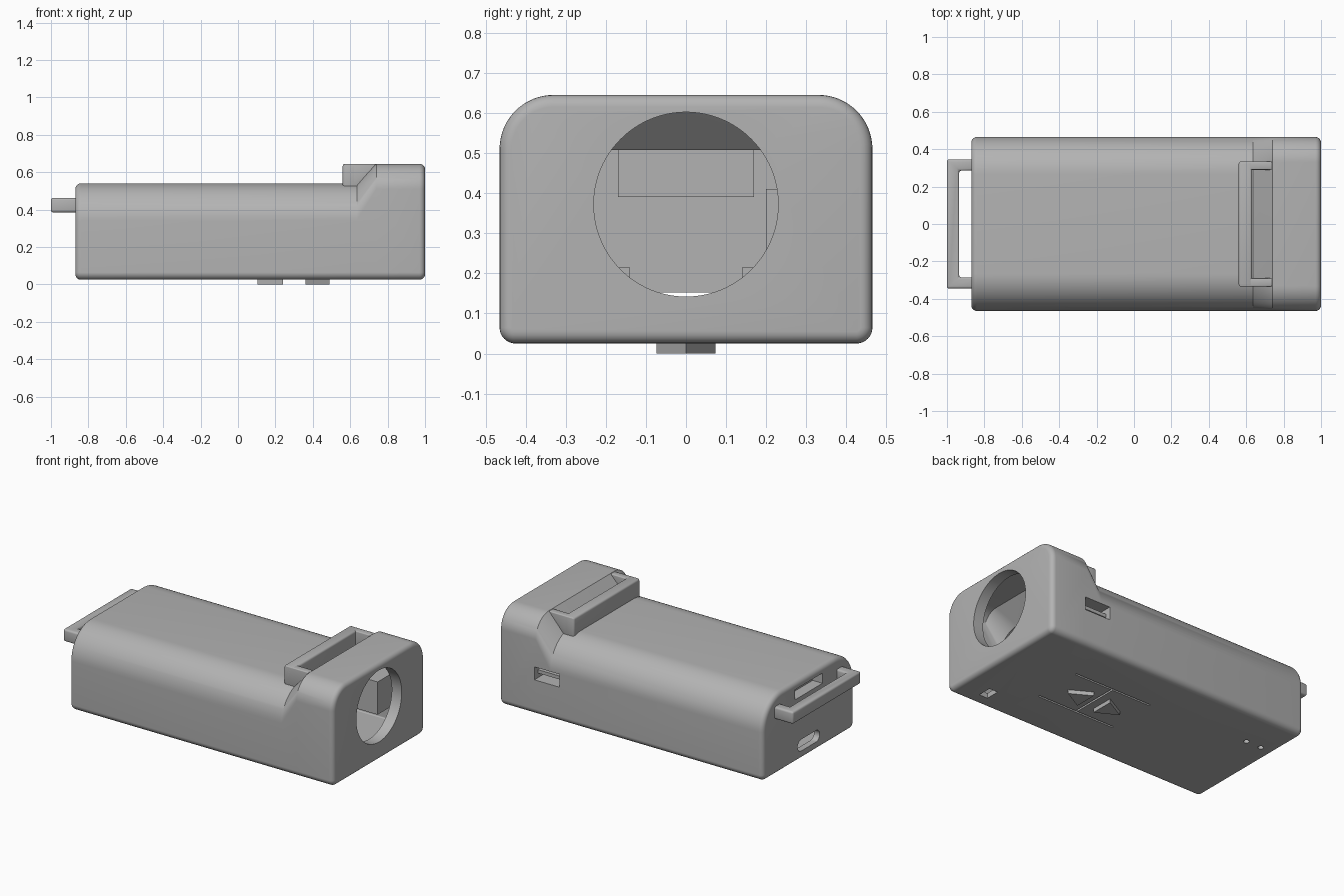
import bpy, bmesh, math
from mathutils import Matrix, Vector

if "Cube" in bpy.data.objects:
    bpy.data.objects.remove(bpy.data.objects["Cube"], do_unlink=True)

grey = bpy.data.materials.new("plain grey")
grey.use_nodes = True
grey.diffuse_color = (0.45, 0.45, 0.45, 1)
grey.node_tree.nodes["Principled BSDF"].inputs["Base Color"].default_value = (0.45, 0.45, 0.45, 1)

HALF, FLOOR = 0.465, 0.025


def finish(name, bm):
    bmesh.ops.recalc_face_normals(bm, faces=bm.faces)
    mesh = bpy.data.meshes.new(name)
    bm.to_mesh(mesh)
    bm.free()
    ob = bpy.data.objects.new(name, mesh)
    mesh.materials.append(grey)
    bpy.context.collection.objects.link(ob)
    return ob


def activate(ob):
    bpy.ops.object.select_all(action="DESELECT")
    ob.select_set(True)
    bpy.context.view_layer.objects.active = ob


def smooth(ob):
    activate(ob)
    bpy.ops.object.shade_smooth_by_angle(angle=math.radians(30))


def box(name, x, y, z):
    bm = bmesh.new()
    lo, hi = Vector((x[0], y[0], z[0])), Vector((x[1], y[1], z[1]))
    mat = Matrix.Translation((lo + hi) / 2) @ Matrix.Diagonal((*(hi - lo), 1))
    bmesh.ops.create_cube(bm, size=1, matrix=mat)
    return finish(name, bm)


def cylinder(name, centre, radius, depth, axis="Z", segments=64):
    bm = bmesh.new()
    mat = Matrix.Translation(centre)
    if axis == "X":
        mat = mat @ Matrix.Rotation(math.pi / 2, 4, "Y")
    bmesh.ops.create_cone(bm, cap_ends=True, segments=segments, radius1=radius,
                          radius2=radius, depth=depth, matrix=mat)
    return finish(name, bm)


def prism(name, points, vector):
    bm = bmesh.new()
    face = bm.faces.new([bm.verts.new(p) for p in points])
    out = bmesh.ops.extrude_face_region(bm, geom=[face])
    moved = [v for v in out["geom"] if isinstance(v, bmesh.types.BMVert)]
    bmesh.ops.translate(bm, verts=moved, vec=vector)
    return finish(name, bm)


def section(x, top, r_top, inset):
    """Ring with wide round upper corners and small lower ones."""
    half, low, high = HALF - inset, FLOOR + inset, top - inset
    rt, rb = r_top - inset, max(0.04 - inset, 0.008)
    ring = []
    corners = [(1, high, rt, 0), (-1, high, rt, 90), (-1, low, rb, 180), (1, low, rb, 270)]
    for side, z, r, start in corners:
        cz = z - r if start < 180 else z + r
        for i in range(17):
            a = math.radians(start + 90 * i / 16)
            ring.append((x, side * (half - r) + r * math.cos(a), cz + r * math.sin(a)))
    return ring


def loft(name, stations):
    bm = bmesh.new()
    rings = [[bm.verts.new(p) for p in section(*s)] for s in stations]
    n = len(rings[0])
    for a, b in zip(rings, rings[1:]):
        for i in range(n):
            j = (i + 1) % n
            bm.faces.new((a[i], a[j], b[j], b[i]))
    bm.faces.new(rings[0])
    bm.faces.new(rings[-1])
    return finish(name, bm)


def combine(target, tool, operation):
    mod = target.modifiers.new("combine", "BOOLEAN")
    mod.operation, mod.object, mod.solver = operation, tool, "EXACT"
    activate(target)
    bpy.ops.object.modifier_apply(modifier=mod.name)
    bpy.data.objects.remove(tool, do_unlink=True)


def round_edges(ob, width):
    mod = ob.modifiers.new("round", "BEVEL")
    mod.width, mod.segments, mod.limit_method = width, 3, "ANGLE"
    activate(ob)
    bpy.ops.object.modifier_apply(modifier=mod.name)
    smooth(ob)


# Outer shell: low body, sloped step and taller head, with rounded ends
R, BODY_TOP, HEAD_TOP, BODY_R, HEAD_R = 0.03, 0.54, 0.645, 0.2, 0.135
steps = [math.radians(90 * i / 5) for i in range(6)]
stations = [(-0.87 + R * (1 - math.sin(a)), BODY_TOP, BODY_R, R * (1 - math.cos(a))) for a in reversed(steps)]
stations += [(0.635, BODY_TOP, BODY_R, 0), (0.74, HEAD_TOP, HEAD_R, 0)]
stations += [(1 - R * (1 - math.sin(a)), HEAD_TOP, HEAD_R, R * (1 - math.cos(a))) for a in steps]
# order the rear rounding from the end face inwards
stations.sort(key=lambda s: s[0])
shell = loft("shell", stations)

# Hollow interior following the outside
W = 0.032
cavity = loft("cavity", [(-0.83, BODY_TOP, BODY_R, W), (0.645, BODY_TOP, BODY_R, W),
                         (0.75, HEAD_TOP, HEAD_R, W), (0.93, HEAD_TOP, HEAD_R, W)])
combine(shell, cavity, "DIFFERENCE")

# Inner switch housing and rear block joined to the shell
combine(shell, box("switch_housing", (0.53, 0.85), (0.2, 0.45), (0.2, 0.41)), "UNION")
combine(shell, box("rear_block", (-0.85, -0.76), (-0.17, 0.17), (0.39, 0.52)), "UNION")

# Openings: lens hole, switch window, rear slot, cable port, floor holes
cutters = [
    cylinder("lens_hole", (0.95, 0, 0.372), 0.23, 0.2, "X", 96),
    box("switch_window", (0.57, 0.75), (0.36, 0.5), (0.25, 0.333)),
    box("rear_slot", (-0.9, -0.8), (-0.14, 0.14), (0.43, 0.495)),
    box("floor_window", (0.78, 0.84), (-0.37, -0.28), (0, 0.1)),
    box("groove_cross", (0.291, 0.303), (-0.16, 0.16), (0, 0.1)),
]
for s in (-1, 1):
    cutters.append(box("groove", (0.02, 0.57), (s * 0.163 - 0.006, s * 0.163 + 0.006), (0, 0.1)))
for x in (-0.668, -0.775):
    cutters.append(cylinder("floor_hole", (x, 0.2, 0.04), 0.017, 0.1, "Z", 24))
port = []
for side, start in ((1, -90), (-1, 90)):
    for i in range(13):
        a = math.radians(start + 15 * i)
        port.append((-0.9, side * 0.075 + 0.037 * math.cos(a), 0.115 + 0.037 * math.sin(a)))
cutters.append(prism("cable_port", port, (0.1, 0, 0)))
for tool in cutters:
    combine(shell, tool, "DIFFERENCE")
smooth(shell)

# Switch bar inside the side window
box("switch_bar", (0.57, 0.75), (0.355, 0.43), (0.28, 0.302))

# Board rails inside
for side, label in ((1, "left"), (-1, "right")):
    ys = sorted((side * 0.14, side * 0.435))
    box(label + "_rail", (-0.8, 0.5), ys, (0.19, 0.215))

# Front strap loop: bar with two tapered arms
bar = box("front_loop_bar", (0.56, 0.632), (-0.335, 0.335), (0.51, HEAD_TOP))
round_edges(bar, 0.012)
for side, label in ((1, "left"), (-1, "right")):
    y0 = 0.29 if side > 0 else -0.335
    profile = [(0.565, 0.51), (0.635, 0.51), (0.74, 0.644), (0.565, 0.644)]
    arm = prism(label + "_front_loop_arm", [(x, y0, z) for x, z in profile], (0, 0.045, 0))
    round_edges(arm, 0.006)

# Rear strap loop
rear = box("rear_loop", (-1, -0.85), (-0.345, 0.345), (0.385, 0.463))
combine(rear, box("loop_gap", (-0.935, -0.8), (-0.285, 0.285), (0.3, 0.55)), "DIFFERENCE")
round_edges(rear, 0.012)

# Arrow-shaped pads under the floor, pointing to either end
for name, base, tip in (("front_pad", 0.36, 0.49), ("rear_pad", 0.24, 0.105)):
    prism(name, [(base, -0.074, 0), (base, 0.074, 0), (tip, 0, 0)], (0, 0, 0.04))
